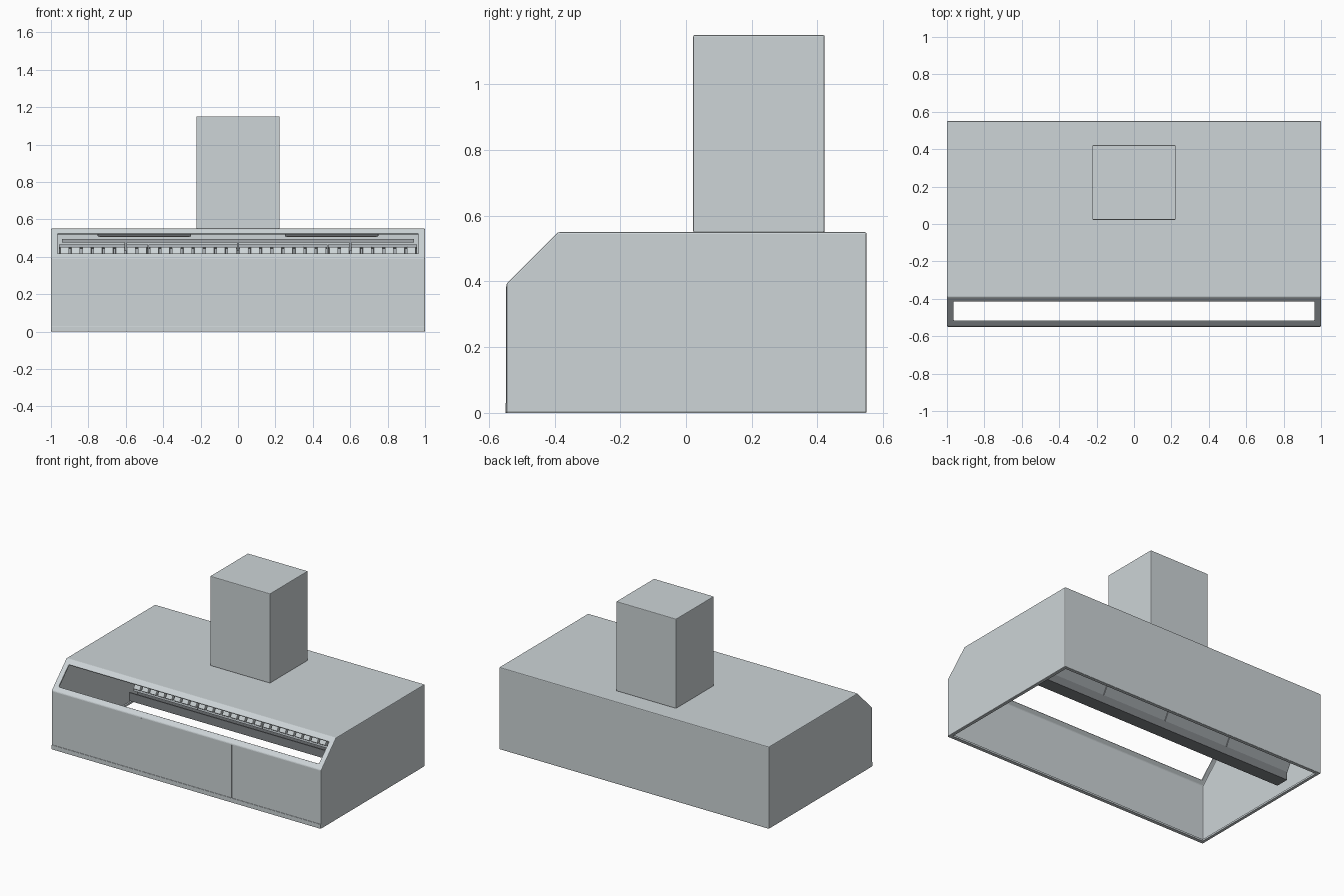
import bpy, bmesh, math
from mathutils import Matrix, Vector

if "Cube" in bpy.data.objects:
    bpy.data.objects.remove(bpy.data.objects["Cube"])


def material(name, color):
    m = bpy.data.materials.new(name)
    m.diffuse_color = (*color, 1)
    m.use_nodes = True
    m.node_tree.nodes["Principled BSDF"].inputs["Base Color"].default_value = m.diffuse_color
    return m


STEEL = material("brushed_steel", (0.61, 0.66, 0.68))
FILTER = material("filter_steel", (0.36, 0.39, 0.41))
DARK = material("dark_steel", (0.22, 0.235, 0.25))
LENS = material("lamp_lens", (0.9, 0.88, 0.78))


def finish(bm, name, bevel=0.0, mat=STEEL):
    bmesh.ops.recalc_face_normals(bm, faces=bm.faces)
    me = bpy.data.meshes.new(name)
    bm.to_mesh(me)
    bm.free()
    ob = bpy.data.objects.new(name, me)
    bpy.context.collection.objects.link(ob)
    me.materials.append(mat)
    if bevel:
        b = ob.modifiers.new("bevel", 'BEVEL')
        b.width, b.segments, b.limit_method = bevel, 2, 'ANGLE'
    return ob


def add_box(bm, x, y, z, frame=Matrix()):
    """Box from (min, max) ranges, optionally placed in a local frame."""
    size = [r[1] - r[0] for r in (x, y, z)]
    mid = [(r[1] + r[0]) / 2 for r in (x, y, z)]
    m = frame @ Matrix.Translation(mid) @ Matrix.Diagonal((*size, 1))
    bmesh.ops.create_cube(bm, size=1, matrix=m)


def box(name, x, y, z, bevel=0.0, mat=STEEL):
    bm = bmesh.new()
    add_box(bm, x, y, z)
    return finish(bm, name, bevel, mat)


def extrude_profile(bm, pts, x0, x1):
    """Close a (y, z) profile and extrude it along x."""
    f = bm.faces.new([bm.verts.new((x0, y, z)) for y, z in pts])
    r = bmesh.ops.extrude_face_region(bm, geom=[f])
    bmesh.ops.translate(bm, vec=(x1 - x0, 0, 0),
                        verts=[v for v in r["geom"] if isinstance(v, bmesh.types.BMVert)])
    bmesh.ops.recalc_face_normals(bm, faces=bm.faces)


# Hood canopy: open bottom, chamfered front with a long slot
bm = bmesh.new()
extrude_profile(bm, [(-0.547, 0), (0.55, 0), (0.55, 0.55), (-0.39, 0.55), (-0.547, 0.393)], -1, 1)
bottom = [f for f in bm.faces if f.normal.z < -0.9]
bmesh.ops.delete(bm, geom=bottom, context='FACES_ONLY')
slope = [f for f in bm.faces if f.normal.z > 0.3 and f.normal.y < -0.3]
bmesh.ops.inset_region(bm, faces=slope, thickness=0.036, use_even_offset=True)
bmesh.ops.delete(bm, geom=slope, context='FACES_ONLY')
canopy = finish(bm, "canopy_shell")
s = canopy.modifiers.new("wall", 'SOLIDIFY')
s.thickness, s.offset, s.use_even_offset = 0.012, -1, True
b = canopy.modifiers.new("bevel", 'BEVEL')
b.width, b.segments, b.limit_method = 0.005, 2, 'ANGLE'

# Bottom flange and front lip
bm = bmesh.new()
for sx in (-1, 1):
    add_box(bm, sorted((sx * 0.978, sx * 0.997)), (-0.544, 0.547), (0, 0.012))
for y in ((-0.544, -0.525), (0.528, 0.547)):
    add_box(bm, (-0.978, 0.978), y, (0, 0.012))
finish(bm, "bottom_flange")
box("front_lip", (-0.997, 0.997), (-0.55, -0.54), (0, 0.03), 0.002)

# Front panel seams
for sx in (-1, 1):
    box("panel_seam", (sx * 0.335 - 0.002, sx * 0.335 + 0.002), (-0.5485, -0.545), (0.03, 0.385))

# Exhaust duct
box("exhaust_duct", (-0.222, 0.222), (0.022, 0.422), (0.55, 1.15), 0.004)

# Grease trough, open channel
bm = bmesh.new()
extrude_profile(bm, [(0.205, 0.105), (0.205, 0.05), (0.295, 0.05), (0.295, 0.105),
                     (0.287, 0.105), (0.287, 0.058), (0.213, 0.058), (0.213, 0.105)], -0.95, 0.95)
finish(bm, "grease_trough", 0, DARK)

# Sloped baffle filters: local y runs up the slope, local z points to the front
base, top = Vector((0, 0.265, 0.09)), Vector((0, 0.47, 0.46))
d = top - base
L = d.length
frame = Matrix.Translation(base) @ Matrix.Rotation(math.atan2(d.z, d.y), 4, 'X')
W = 0.475
for i in range(4):
    x0 = -0.957 + i * 0.4797
    bm = bmesh.new()
    add_box(bm, (x0, x0 + W), (0, L), (-0.012, 0.0), frame)
    for v in ((0, 0.018), (L - 0.018, L)):
        add_box(bm, (x0, x0 + W), v, (0, 0.012), frame)
    finish(bm, "filter_frame", 0, FILTER)
    bm = bmesh.new()
    for k in range(8):
        c = x0 + (k + 0.5) * W / 8
        add_box(bm, (c - 0.024, c + 0.024), (0.012, L - 0.022), (0, 0.026), frame)
    finish(bm, "filter_baffles", 0.004, STEEL)

# Filter top rail and hangers
box("filter_rail", (-0.94, 0.94), (0.43, 0.54), (0.475, 0.495), 0, FILTER)
for x in (-0.6, 0, 0.6):
    box("rail_hanger", (x - 0.006, x + 0.006), (0.425, 0.45), (0.43, 0.478), 0, FILTER)

# Ceiling light fixtures with pale lenses
for sx in (-1, 1):
    x = (sx * 0.5 - 0.25, sx * 0.5 + 0.25)
    box("light_fixture", x, (-0.15, -0.05), (0.509, 0.54), 0.003, DARK)
    box("light_lens", (x[0] + 0.01, x[1] - 0.01), (-0.14, -0.06), (0.506, 0.51), 0, LENS)
